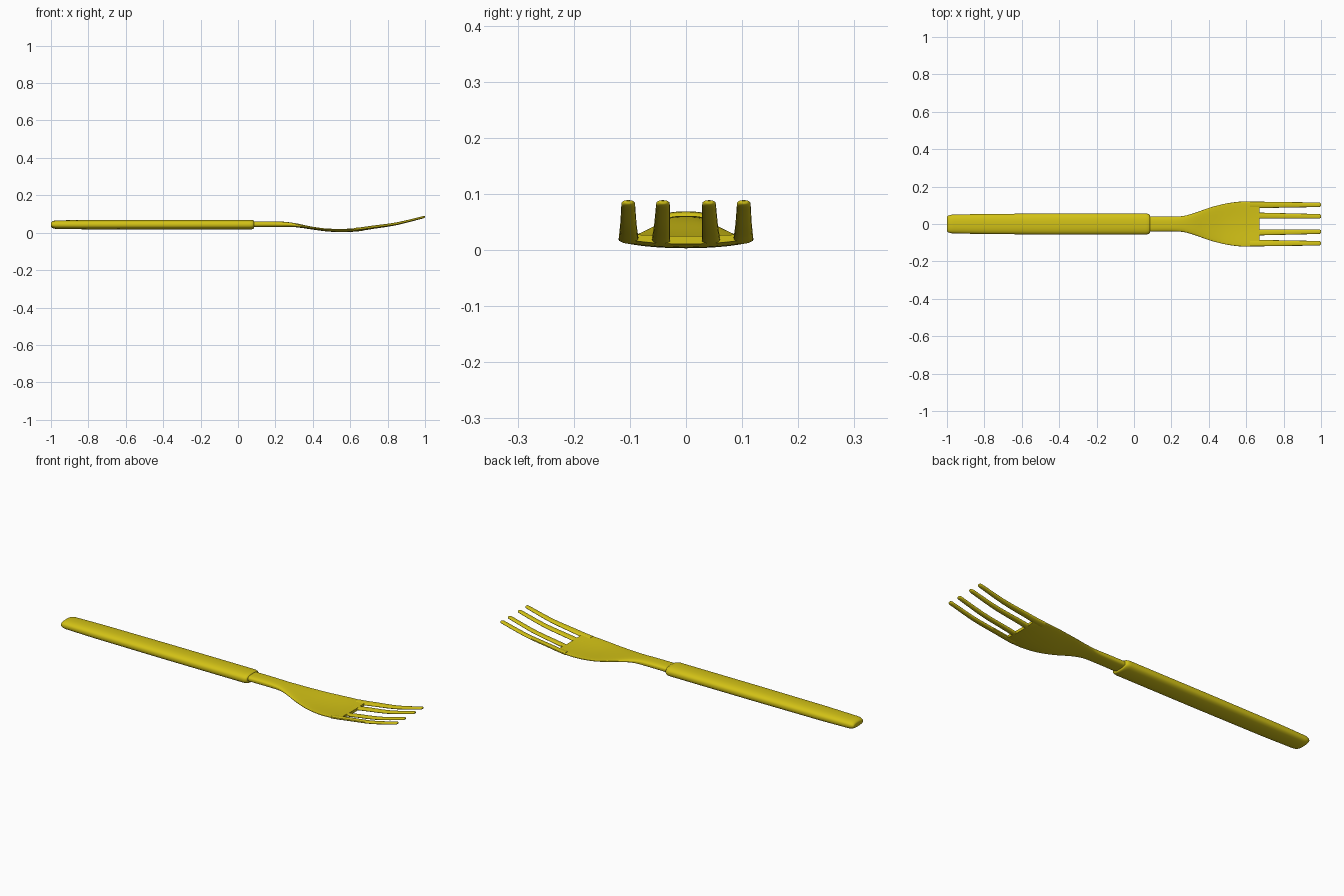
import bpy, bmesh, math
from math import sin, cos, pi, copysign

cube = bpy.data.objects.get("Cube")
if cube:
    bpy.data.objects.remove(cube, do_unlink=True)

yellow = bpy.data.materials.new("yellow")
yellow.use_nodes = True
colour = (0.65, 0.54, 0.008, 1)
yellow.diffuse_color = colour
yellow.node_tree.nodes["Principled BSDF"].inputs["Base Color"].default_value = colour


def spline(points, x):
    """Smooth curve through (x, value) points."""
    n = len(points)
    if x <= points[0][0]:
        return points[0][1]
    if x >= points[-1][0]:
        return points[-1][1]

    def slope(i):
        a, b = points[max(i - 1, 0)], points[min(i + 1, n - 1)]
        return (b[1] - a[1]) / (b[0] - a[0])

    i = max(k for k in range(n - 1) if points[k][0] <= x)
    (x0, v0), (x1, v1) = points[i], points[i + 1]
    h = x1 - x0
    t = (x - x0) / h
    return (v0 * (1 + 2 * t) * (1 - t) ** 2 + slope(i) * h * t * (1 - t) ** 2
            + v1 * t * t * (3 - 2 * t) + slope(i + 1) * h * t * t * (t - 1))


def loft(name, sections, power, sides=32, bow=0.0):
    """Skin superellipse sections (x, y, z, half width, half thickness)."""
    bm = bmesh.new()
    rings = []
    for x, y, z, w, t in sections:
        fade = bow * min(1, max(0, (1 - x) / 0.35)) * min(1, max(0, (x - 0.2) / 0.3))
        ring = []
        for k in range(sides):
            a = 2 * pi * k / sides
            py = y + w * copysign(abs(cos(a)) ** (2 / power), cos(a))
            pz = z + t * copysign(abs(sin(a)) ** (2 / power), sin(a))
            ring.append(bm.verts.new((x, py, pz + fade * (py / 0.12) ** 2)))
        rings.append(ring)
    for a, b in zip(rings, rings[1:]):
        for k in range(sides):
            j = (k + 1) % sides
            bm.faces.new((a[k], a[j], b[j], b[k]))
    bm.faces.new(rings[0])
    bm.faces.new(rings[-1])
    bmesh.ops.recalc_face_normals(bm, faces=bm.faces)
    mesh = bpy.data.meshes.new(name)
    bm.to_mesh(mesh)
    bm.free()
    mesh.materials.append(yellow)
    obj = bpy.data.objects.new(name, mesh)
    bpy.context.collection.objects.link(obj)
    bpy.ops.object.select_all(action="DESELECT")
    bpy.context.view_layer.objects.active = obj
    obj.select_set(True)
    bpy.ops.object.shade_smooth_by_angle(angle=math.radians(40))


def steps(a, b, n):
    return [a + (b - a) * i / n for i in range(n + 1)]


# Side curve shared by the neck, bowl and tines
rise = [(0.05, 0.045), (0.22, 0.045), (0.3, 0.041), (0.4, 0.024), (0.48, 0.013),
        (0.56, 0.01), (0.64, 0.014), (0.72, 0.026), (0.85, 0.047), (1, 0.085)]
width = [(0.05, 0.04), (0.22, 0.04), (0.27, 0.044), (0.33, 0.061), (0.4, 0.086),
         (0.48, 0.107), (0.56, 0.119), (0.62, 0.12), (0.67, 0.119)]
thickness = [(0.05, 0.016), (0.22, 0.015), (0.3, 0.011), (0.42, 0.007),
             (0.67, 0.007), (1, 0.006)]

# Handle, with rounded ends
handle = []
for a in steps(0, pi / 2, 6):
    handle.append((-0.965 - 0.035 * cos(a), 0, 0.043,
                   0.036 + 0.014 * sin(a), 0.008 + 0.015 * sin(a)))
handle.append((-0.8, 0, 0.043, 0.054, 0.025))
handle.append((-0.4, 0, 0.043, 0.056, 0.026))
for a in steps(0, pi / 2, 5):
    handle.append((0.06 + 0.025 * sin(a), 0, 0.043,
                   0.046 + 0.01 * cos(a), 0.02 + 0.006 * cos(a)))
loft("handle", handle, 2.5)

# Neck widening into the bowl
loft("neck_and_bowl", [(x, 0, spline(rise, x), spline(width, x), spline(thickness, x))
                       for x in steps(0.05, 0.67, 40)], 2.8, 48, 0.008)

# Four tapering tines with rounded tips
tines = {"outer": (0.102, 0.103, 0.018), "inner": (0.045, 0.041, 0.017)}
stations = [(x, 1) for x in steps(0.62, 0.99, 20)]
stations += [(0.995, 0.87), (0.999, 0.6), (1, 0.4)]
for kind, (root, tip, half) in tines.items():
    for side, sign in (("left", 1), ("right", -1)):
        sections = []
        for x, end in stations:
            u = (x - 0.62) / 0.38
            sections.append((x, sign * (root + (tip - root) * u), spline(rise, x),
                             (half + (0.012 - half) * u) * end,
                             spline(thickness, x) * end))
        loft(f"{kind}_tine_{side}", sections, 2.5, 16, 0.008)
